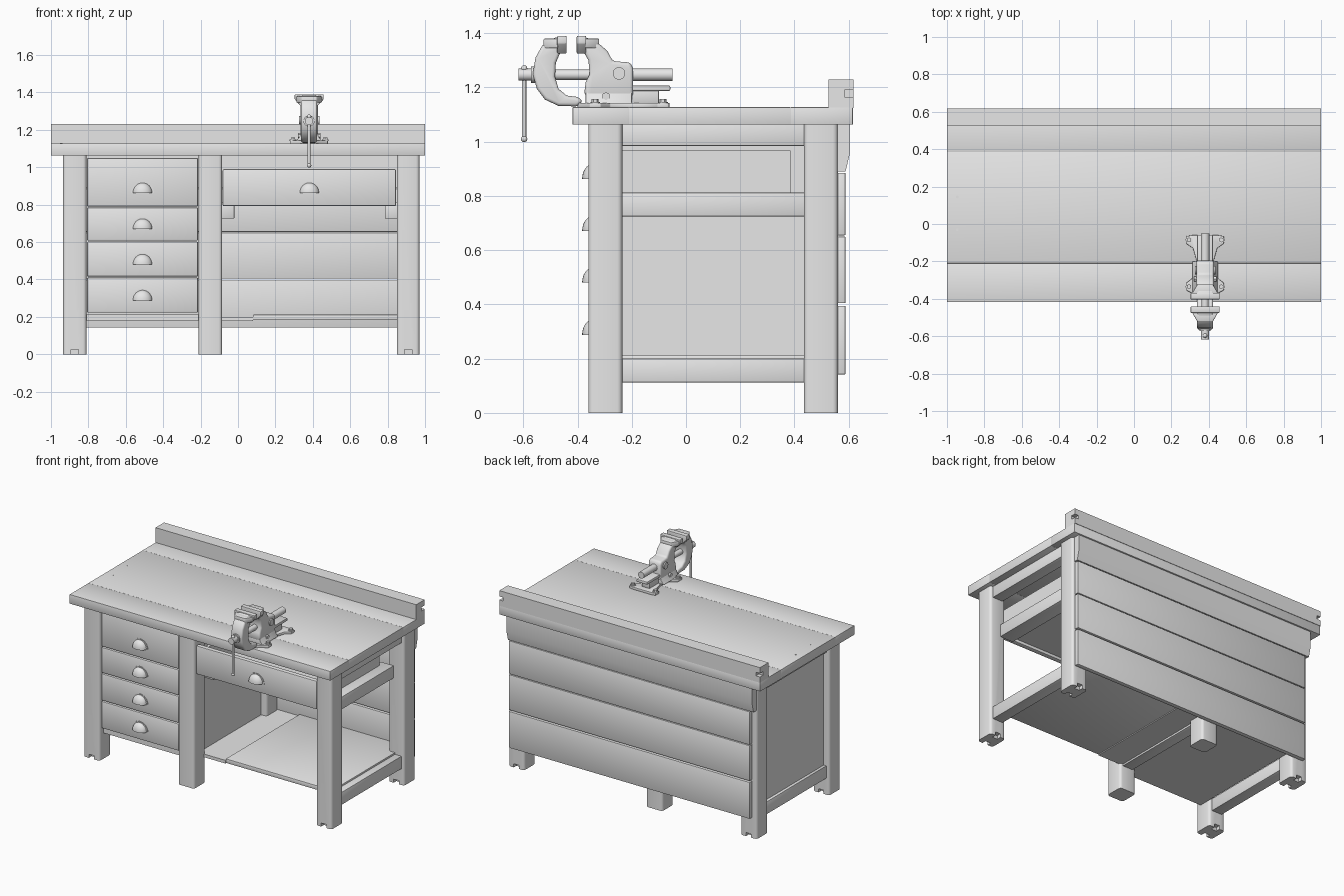
import bpy, bmesh, math
from mathutils import Vector, Matrix

cube = bpy.data.objects.get("Cube")
if cube:
    bpy.data.objects.remove(cube, do_unlink=True)

GREY = (0.8, 0.8, 0.8, 1)
mat = bpy.data.materials.new("plain grey")
mat.use_nodes = True
mat.diffuse_color = GREY
mat.node_tree.nodes["Principled BSDF"].inputs["Base Color"].default_value = GREY


def finish(name, bm):
    bmesh.ops.recalc_face_normals(bm, faces=bm.faces)
    mesh = bpy.data.meshes.new(name)
    bm.to_mesh(mesh)
    bm.free()
    mesh.materials.append(mat)
    ob = bpy.data.objects.new(name, mesh)
    bpy.context.collection.objects.link(ob)
    bpy.ops.object.select_all(action='DESELECT')
    ob.select_set(True)
    bpy.context.view_layer.objects.active = ob
    bpy.ops.object.shade_smooth_by_angle(angle=math.radians(40))


def prism(name, pts, axis, lo, hi, bevel=0.0, upright=False, segments=2):
    """Extrude a closed outline along an axis; optionally round its edges."""
    place = {'x': lambda p, d: (d, p[0], p[1]),
             'y': lambda p, d: (p[0], d, p[1]),
             'z': lambda p, d: (p[0], p[1], d)}[axis]
    bm = bmesh.new()
    face = bm.faces.new([bm.verts.new(place(p, lo)) for p in pts])
    ext = bmesh.ops.extrude_face_region(bm, geom=[face])
    step = Vector(place((0, 0), hi - lo))
    bmesh.ops.translate(bm, vec=step, verts=[v for v in ext['geom'] if isinstance(v, bmesh.types.BMVert)])
    bmesh.ops.recalc_face_normals(bm, faces=bm.faces)
    if bevel:
        edges = [e for e in bm.edges if e.calc_face_angle(0) > 0.7]
        if upright:
            edges = [e for e in edges if abs(e.verts[0].co.z - e.verts[1].co.z) > 0.5]
        bmesh.ops.bevel(bm, geom=edges, offset=bevel, segments=segments, profile=0.5, affect='EDGES')
    finish(name, bm)


def box(name, x, y, z, bevel=0.0):
    prism(name, [(x[0], y[0]), (x[1], y[0]), (x[1], y[1]), (x[0], y[1])], 'z', *z, bevel)


def rod(name, start, end, radius, sides=20):
    a, b = Vector(start), Vector(end)
    bm = bmesh.new()
    turn = (b - a).to_track_quat('Z', 'Y').to_matrix().to_4x4()
    bmesh.ops.create_cone(bm, cap_ends=True, segments=sides, radius1=radius, radius2=radius,
                          depth=(b - a).length, matrix=Matrix.Translation((a + b) / 2) @ turn)
    finish(name, bm)


def ball(name, centre, radius):
    bm = bmesh.new()
    bmesh.ops.create_uvsphere(bm, u_segments=16, v_segments=10, radius=radius,
                              matrix=Matrix.Translation(centre))
    finish(name, bm)


# Legs, the outer ones with a notch in the front and back of the foot
LEG_Y = {"front": (-0.36, -0.235), "back": (0.435, 0.56)}
LEG_X = {"right": (-0.935, -0.81), "middle": (-0.21, -0.085), "left": (0.85, 0.97)}
for depth, ys in LEG_Y.items():
    for side, (a, b) in LEG_X.items():
        m = (a + b) / 2
        foot = []
        if side != "middle":
            foot = [(m + 0.02, 0), (m + 0.02, 0.025), (m - 0.02, 0.025), (m - 0.02, 0)]
            box(f"{depth}_{side}_foot_core", (m - 0.02, m + 0.02), (ys[0] + 0.03, ys[1] - 0.03), (0, 0.025))
        prism(f"{depth}_{side}_leg", [(a, 0), (a, 1.065), (b, 1.065), (b, 0)] + foot,
              'y', *ys, 0.018, True, 3)

# Worktop planks, butted together, and nail heads
for i, ys in enumerate([(-0.418, -0.21), (-0.21, 0.385), (0.385, 0.615)]):
    box(f"top_plank_{i + 1}", (-1, 1), ys, (1.063, 1.127), 0.0015)
for i, y in enumerate((-0.03, 0.145)):
    rod(f"nail_{i + 1}", (-0.945, y, 1.12), (-0.945, y, 1.1285), 0.008, 10)

# Upstand along the rear edge, with notched ends
stop = [(0.525, 1.125), (0.525, 1.23), (0.618, 1.23), (0.618, 1.125)]
notch = [(0.618, 1.165), (0.585, 1.165), (0.585, 1.19), (0.618, 1.19)]
prism("upstand", stop, 'x', -0.97, 0.97)
for side, (a, b) in {"right": (-1, -0.97), "left": (0.97, 1)}.items():
    prism(f"upstand_{side}_end", stop[:3] + notch[::-1] + stop[3:], 'x', a, b)

# Back planks, the top one thicker
prism("back_top_plank", [(0.558, 0.89), (0.588, 0.89), (0.604, 0.955), (0.604, 1.063), (0.558, 1.063)],
      'x', -0.93, 0.955)
for i, (z0, z1) in enumerate([(0.655, 0.885), (0.405, 0.65), (0.142, 0.395)]):
    box(f"back_plank_{i + 1}", (-0.9, 0.95), (0.558, 0.588), (z0, z1), 0.003)

# Side rails and panels between the front and back legs
SPAN = (-0.24, 0.44)
for side, (a, b) in LEG_X.items():
    m = (a + b) / 2
    box(f"{side}_bottom_rail", (m - 0.04, m + 0.04), SPAN, (0.165 if side == "middle" else 0.112, 0.2), 0.004)
    box(f"{side}_top_rail", (m - 0.04, m + 0.04), SPAN, (0.985, 1.065), 0.004)
    if side != "left":
        box(f"{side}_cabinet_panel", (m - 0.02, m + 0.02), SPAN, (0.19, 1.0))
box("left_drawer_runner", (0.785, 0.89), SPAN, (0.725, 0.812), 0.004)
box("middle_drawer_runner", (-0.13, -0.02), SPAN, (0.725, 0.812), 0.004)

# Shelf boards and cabinet floor
box("cabinet_floor", (-0.81, -0.15), (-0.32, 0.56), (0.18, 0.213))
box("shelf_right_board", (-0.15, 0.08), (-0.25, 0.56), (0.178, 0.2))
box("shelf_left_board", (0.08, 0.9), (-0.25, 0.56), (0.182, 0.212), 0.004)


# Cup handle: part of a dome over a thin flange
def handle(name, x, z, face_y):
    bm = bmesh.new()
    bmesh.ops.create_uvsphere(bm, u_segments=24, v_segments=16, radius=1)
    for normal in ((0, 0, -1), (0, 1, 0)):
        cut = bmesh.ops.bisect_plane(bm, geom=bm.verts[:] + bm.edges[:] + bm.faces[:], dist=1e-5,
                                     plane_co=(0, 0, 0), plane_no=normal, clear_outer=True)
        rim = [e for e in cut['geom_cut'] if isinstance(e, bmesh.types.BMEdge) and e.is_boundary]
        bmesh.ops.holes_fill(bm, edges=rim)
    bmesh.ops.scale(bm, vec=(0.052, 0.038, 0.055), verts=bm.verts)
    bmesh.ops.translate(bm, vec=(x, face_y, z), verts=bm.verts)
    finish(name, bm)
    arc = [(x + 0.062 * math.cos(t * math.pi / 12), z + 0.062 * math.sin(t * math.pi / 12)) for t in range(13)]
    prism(name + "_flange", arc, 'y', face_y - 0.003, face_y + 0.002)


# Drawers: front board, open tray and handle
def drawer(name, x, z, handle_z, tray_z):
    box(name + "_front", x, (-0.345, -0.31), z, 0.008)
    a, b, back = x[0] + 0.03, x[1] - 0.03, 0.385
    for part, xs, ys in (("right", (a, a + 0.02), (-0.31, back)), ("left", (b - 0.02, b), (-0.31, back)),
                         ("back", (a, b), (back - 0.02, back))):
        box(f"{name}_{part}_wall", xs, ys, tray_z)
    box(name + "_bottom", (a, b), (-0.31, back), (tray_z[0], tray_z[0] + 0.015))
    handle(name + "_handle", (x[0] + x[1]) / 2, handle_z, -0.345)


for i, (z0, z1, hz) in enumerate([(0.79, 1.05, 0.862), (0.607, 0.785, 0.67), (0.415, 0.602, 0.48),
                                  (0.222, 0.41, 0.288)]):
    drawer(f"small_drawer_{i + 1}", (-0.808, -0.213), (z0, z1), hz, (z0 + 0.02, z0 + 0.15))
drawer("wide_drawer", (-0.082, 0.845), (0.792, 0.99), 0.862, (0.812, 0.968))

# Vise base: waisted plate with four bolted lugs
CX = 0.38


def mirrored(half):
    return [(CX + x, v) for x, v in half] + [(CX - x, v) for x, v in reversed(half)]


plate = [(0.07, -0.06), (0.1, -0.065), (0.1, -0.105), (0.065, -0.13), (0.045, -0.2), (0.055, -0.28),
         (0.1, -0.315), (0.1, -0.355), (0.06, -0.375), (0.035, -0.4)]
prism("vise_base", mirrored(plate), 'z', 1.125, 1.143, 0.003)
box("vise_base_web", (CX - 0.03, CX + 0.03), (-0.34, -0.1), (1.14, 1.19), 0.004)
box("vise_base_flange", (CX - 0.042, CX + 0.042), (-0.35, -0.058), (1.187, 1.207), 0.005)
prism("vise_base_skirt", mirrored([(0.07, 1.14), (0.05, 1.165), (0.042, 1.2)]), 'y', -0.37, -0.2, 0.004)
for i, (sx, y) in enumerate([(sx, y) for sx in (-1, 1) for y in (-0.085, -0.335)]):
    x = CX + sx * 0.086
    rod(f"vise_washer_{i + 1}", (x, y, 1.14), (x, y, 1.147), 0.018)
    rod(f"vise_bolt_{i + 1}", (x, y, 1.145), (x, y, 1.158), 0.013, 6)

# Vise jaws: curved arms with wide gripping heads
front_arm = [(-0.44, 1.385), (-0.48, 1.385), (-0.53, 1.355), (-0.555, 1.31), (-0.565, 1.25), (-0.55, 1.195),
             (-0.52, 1.155), (-0.47, 1.132), (-0.4, 1.13), (-0.38, 1.15), (-0.4, 1.165), (-0.44, 1.17),
             (-0.47, 1.195), (-0.483, 1.24), (-0.48, 1.29), (-0.465, 1.325), (-0.44, 1.345)]
rear_arm = [(-0.403, 1.385), (-0.37, 1.385), (-0.325, 1.365), (-0.29, 1.335), (-0.27, 1.297), (-0.205, 1.292),
            (-0.195, 1.27), (-0.195, 1.17), (-0.22, 1.155), (-0.36, 1.155), (-0.375, 1.18), (-0.37, 1.22),
            (-0.355, 1.25), (-0.36, 1.3), (-0.38, 1.335), (-0.403, 1.345)]
prism("vise_front_arm", front_arm, 'x', CX - 0.043, CX + 0.043, 0.012, segments=3)
prism("vise_rear_arm", rear_arm, 'x', CX - 0.047, CX + 0.047, 0.012, segments=3)
head = mirrored([(0.077, 1.39), (0.077, 1.362), (0.043, 1.325)])
prism("vise_front_head", head, 'y', -0.475, -0.44, 0.004)
prism("vise_rear_head", head, 'y', -0.403, -0.368, 0.004)
prism("vise_front_shoulder", mirrored([(0.07, -0.472), (0.04, -0.525)]), 'z', 1.345, 1.38, 0.004)
prism("vise_rear_shoulder", mirrored([(0.07, -0.371), (0.04, -0.32)]), 'z', 1.345, 1.38, 0.004)

# Vise screw, slide, pivot and turning handle
rod("vise_screw", (CX, -0.57, 1.247), (CX, -0.35, 1.247), 0.019)
rod("vise_slide", (CX, -0.21, 1.247), (CX, -0.05, 1.247), 0.023)
rod("vise_collar", (CX, -0.572, 1.247), (CX, -0.552, 1.247), 0.03)
rod("vise_screw_head", (CX, -0.618, 1.247), (CX, -0.565, 1.247), 0.022)
rod("vise_pivot", (CX - 0.055, -0.247, 1.252), (CX + 0.055, -0.247, 1.252), 0.023)
rod("vise_lock_bolt", (CX - 0.06, -0.295, 1.168), (CX + 0.06, -0.295, 1.168), 0.015, 6)
rod("vise_handle", (CX, -0.597, 1.005), (CX, -0.597, 1.275), 0.008, 12)
for end, z in (("lower", 1.01), ("upper", 1.27)):
    ball(f"vise_handle_{end}_knob", (CX, -0.597, z), 0.012)
